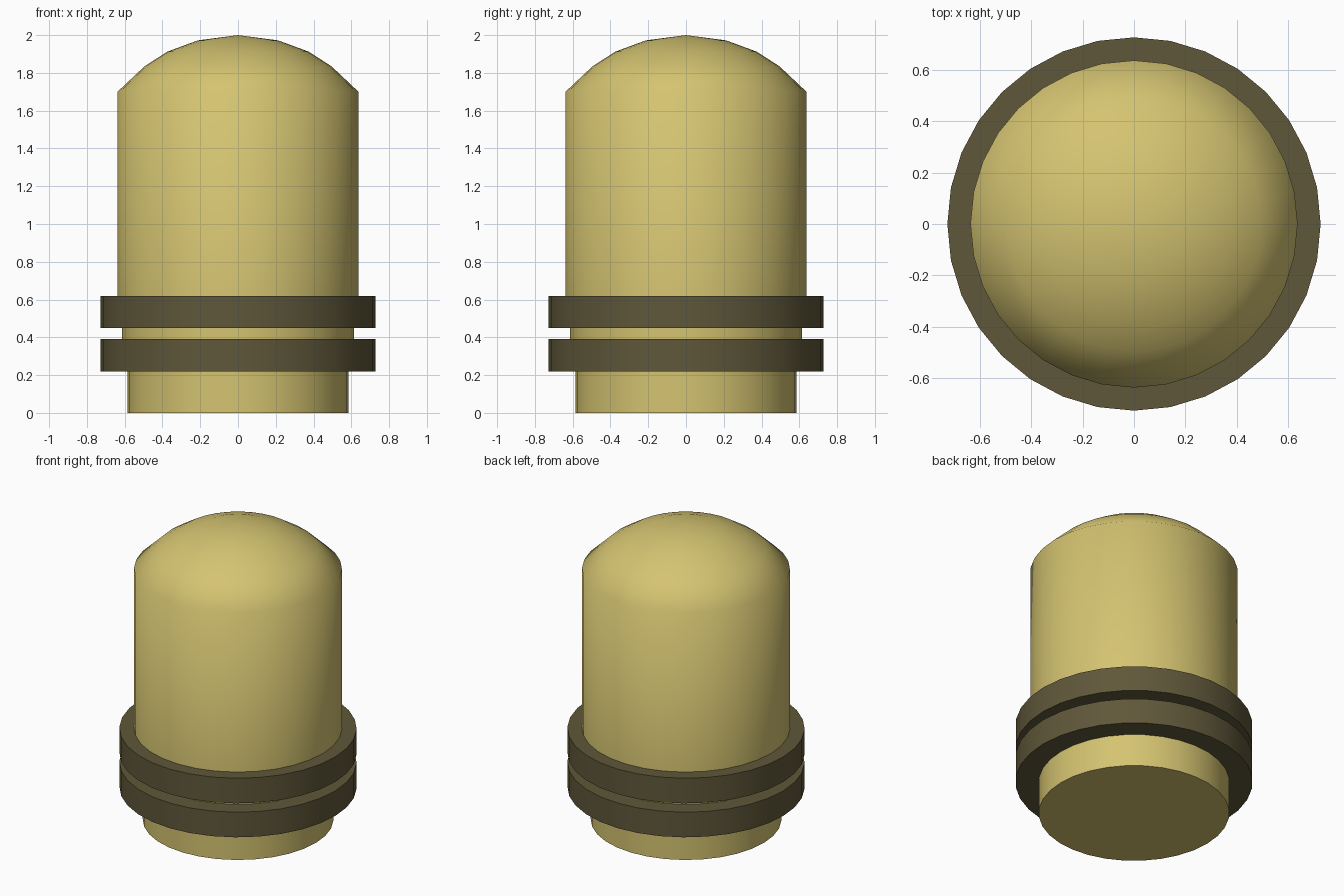
import bpy, bmesh, math

if "Cube" in bpy.data.objects:
    bpy.data.objects.remove(bpy.data.objects["Cube"])

SIDES = 32


def material(name, rgb):
    m = bpy.data.materials.new(name)
    m.diffuse_color = (*rgb, 1)
    m.use_nodes = True
    m.node_tree.nodes["Principled BSDF"].inputs["Base Color"].default_value = m.diffuse_color
    return m


gold = material("warm_gold", (0.66, 0.55, 0.165))
dark = material("dark_olive", (0.115, 0.096, 0.042))


def lathe(name, profile, mat, angle):
    """Spin (radius, z) points, bottom to top; radius 0 makes a pole, open ends are capped."""
    bm = bmesh.new()
    rings = []
    for r, z in profile:
        if r == 0:
            rings.append([bm.verts.new((0, 0, z))] * SIDES)
        else:
            rings.append([bm.verts.new((r * math.cos(2 * math.pi * i / SIDES),
                                        r * math.sin(2 * math.pi * i / SIDES), z))
                          for i in range(SIDES)])
    for a, b in zip(rings, rings[1:]):
        for i in range(SIDES):
            j = (i + 1) % SIDES
            bm.faces.new(list(dict.fromkeys((a[i], a[j], b[j], b[i]))))
    if profile[0][0] > 0:
        bm.faces.new(rings[0][::-1])
    if profile[-1][0] > 0:
        bm.faces.new(rings[-1])
    bmesh.ops.recalc_face_normals(bm, faces=bm.faces)
    me = bpy.data.meshes.new(name)
    bm.to_mesh(me)
    bm.free()
    me.materials.append(mat)
    ob = bpy.data.objects.new(name, me)
    bpy.context.collection.objects.link(ob)
    bpy.ops.object.select_all(action='DESELECT')
    ob.select_set(True)
    bpy.context.view_layer.objects.active = ob
    bpy.ops.object.shade_smooth_by_angle(angle=math.radians(angle))
    return ob


# Domed body with stepped neck and foot
lathe("domed_body", [
    (0.585, 0), (0.585, 0.30),
    (0.613, 0.30), (0.613, 0.53),
    (0.638, 0.53), (0.638, 1.70),
    (0.495, 1.835), (0.375, 1.912), (0.213, 1.972), (0, 2.0)], gold, 60)

# Two dark collar rings
for name, z in (("lower_ring", 0.22), ("upper_ring", 0.45)):
    lathe(name, [(0.728, z), (0.728, z + 0.17)], dark, 30)
